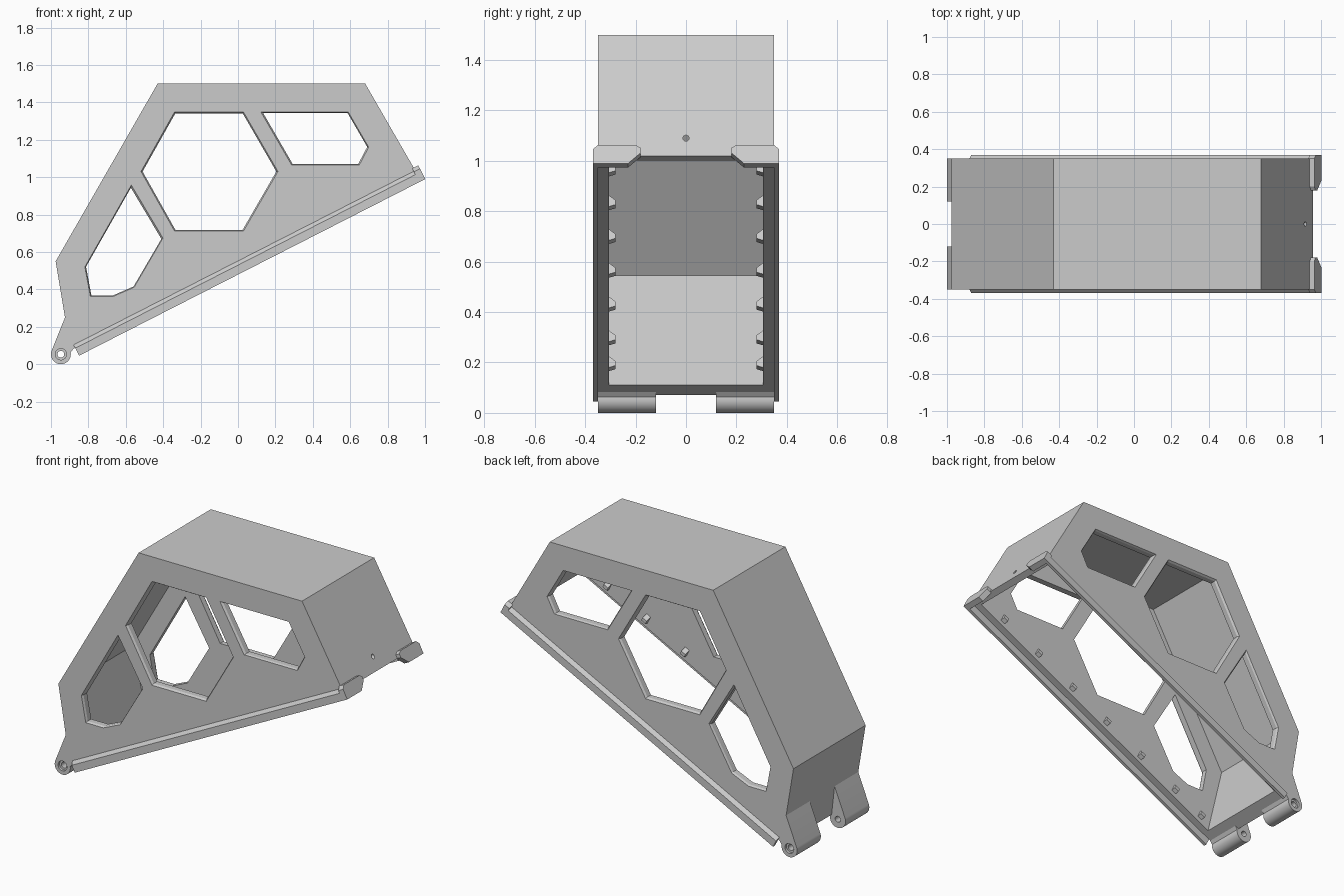
import bpy, bmesh, math
from mathutils import Vector

cube = bpy.data.objects.get("Cube")
if cube:
    bpy.data.objects.remove(cube, do_unlink=True)

grey = bpy.data.materials.new("plain_grey")
grey.use_nodes = True
grey.diffuse_color = (0.6, 0.6, 0.6, 1)
grey.node_tree.nodes["Principled BSDF"].inputs["Base Color"].default_value = (0.6, 0.6, 0.6, 1)

# Sloping rim frame: s runs up the rim, n points into the cover
RIM = Vector((-0.905, 0, 0.07))
ALONG = Vector((0.957, 0, 1.02)) - RIM
ALONG.normalize()
UP = Vector((-ALONG.z, 0, ALONG.x))


def loft(name, rings):
    """Closed solid through rings with equal point counts."""
    bm = bmesh.new()
    loops = [[bm.verts.new(p) for p in ring] for ring in rings]
    count = len(loops[0])
    for a, b in zip(loops, loops[1:]):
        for i in range(count):
            j = (i + 1) % count
            bm.faces.new((a[i], a[j], b[j], b[i]))
    bm.faces.new(loops[0])
    bm.faces.new(loops[-1])
    bmesh.ops.recalc_face_normals(bm, faces=bm.faces)
    mesh = bpy.data.meshes.new(name)
    bm.to_mesh(mesh)
    bm.free()
    mesh.materials.append(grey)
    obj = bpy.data.objects.new(name, mesh)
    bpy.context.collection.objects.link(obj)
    return obj


def side_ring(points, y):
    return [(x, y, z) for x, z in points]


def rim_ring(points, s):
    return [RIM + ALONG * s + UP * n + Vector((0, y, 0)) for y, n in points]


def circle(cx, cz, r, start=0, end=360, steps=24):
    return [(cx + r * math.cos(math.radians(start + (end - start) * i / steps)),
             cz + r * math.sin(math.radians(start + (end - start) * i / steps)))
            for i in range(steps + (end - start < 360))]


def grow(points, amount):
    """Scale a profile about its centre so its edge moves out by amount."""
    centre = sum((Vector(p) for p in points), Vector((0, 0))) / len(points)
    radius = sum((Vector(p) - centre).length for p in points) / len(points)
    return [tuple(centre + (Vector(p) - centre) * (1 + amount / radius)) for p in points]


def cut(obj, cutter):
    cutter.hide_render = True
    mod = obj.modifiers.new("cut", "BOOLEAN")
    mod.operation = "DIFFERENCE"
    mod.solver = "EXACT"
    mod.object = cutter
    bpy.context.view_layer.objects.active = obj
    bpy.ops.object.modifier_apply(modifier=mod.name)
    bpy.data.objects.remove(cutter, do_unlink=True)


def mirror(obj):
    mod = obj.modifiers.new("mirror", "MIRROR")
    mod.use_axis = (False, True, False)


# Hollow cover, open along the slope
outer = [(-0.905, 0.07), (-0.925, 0.25), (-0.975, 0.55),
         (-0.43, 1.5), (0.68, 1.5), (0.957, 1.02)]
inner = [(-0.80, 0.0), (-0.83, 0.13), (-0.93, 0.545),
         (-0.405, 1.46), (0.655, 1.46), (0.96, 0.93)]
cover = loft("cover_shell", [side_ring(outer, y) for y in (-0.35, 0.35)])
cut(cover, loft("cavity", [side_ring(inner, y) for y in (-0.305, 0.305)]))

# Chamfered window openings through both sides
windows = [
    [(-0.57, 0.96), (-0.40, 0.675), (-0.555, 0.41), (-0.67, 0.36), (-0.79, 0.36), (-0.82, 0.52)],
    [(-0.34, 1.35), (0.03, 1.35), (0.215, 1.03), (0.03, 0.71), (-0.34, 0.71), (-0.52, 1.03)],
    [(0.12, 1.35), (0.59, 1.35), (0.70, 1.16), (0.65, 1.065), (0.285, 1.065)],
]
for window in windows:
    tight = grow(window, -0.01)
    cut(cover, loft("window", [side_ring(window, -0.352), side_ring(tight, -0.338),
                               side_ring(tight, 0.338), side_ring(window, 0.352)]))

# Small round hole in the upper end wall
hole = circle(0, 1.09, 0.012, steps=16)
cut(cover, loft("pin_hole", [[(x, y, z) for y, z in hole] for x in (0.8, 1.0)]))

# Skirt rails along both sides of the rim
rail_profile = [(0.34, 0.018), (0.35, 0.018), (0.37, -0.002),
                (0.37, -0.047), (0.35, -0.047), (0.35, 0.004), (0.34, 0.004)]
mirror(loft("side_rail", [rim_ring(rail_profile, s) for s in (0.038, 2.116)]))

# Corner tabs wrapping the upper end
tab_profile = [(0.18, 0.022), (0.20, 0.035), (0.35, 0.035), (0.37, 0.015),
               (0.37, -0.047), (0.23, -0.047), (0.18, 0.0)]
mirror(loft("corner_tab", [rim_ring(tab_profile, s) for s in (2.08, 2.116)]))

# Snap clips inside the side walls
clip_profile = [(0.31, 0.025), (0.28, 0.035), (0.28, 0.055), (0.31, 0.08)]
for s in [0.175] + [0.40 + 0.295 * i for i in range(6)]:
    mirror(loft("snap_clip", [rim_ring(clip_profile, s + d) for d in (-0.016, 0.016)]))

# Hinge lugs with countersunk pin holes
px, pz = -0.947, 0.053
lug_profile = ([(-0.88, 0.2), (-0.925, 0.25)] + circle(px, pz, 0.053, 158, 370)
               + [(-0.88, 0.083)])
lug = loft("hinge_lug", [side_ring(lug_profile, y) for y in (0.12, 0.35)])
pin = [(0.11, 0.018), (0.335, 0.018), (0.335, 0.03), (0.36, 0.03)]
cut(lug, loft("pin", [side_ring(circle(px, pz, r), y) for y, r in pin]))
mirror(lug)
bpy.ops.object.select_all(action="DESELECT")
lug.select_set(True)
bpy.context.view_layer.objects.active = lug
bpy.ops.object.shade_smooth_by_angle(angle=math.radians(30))
